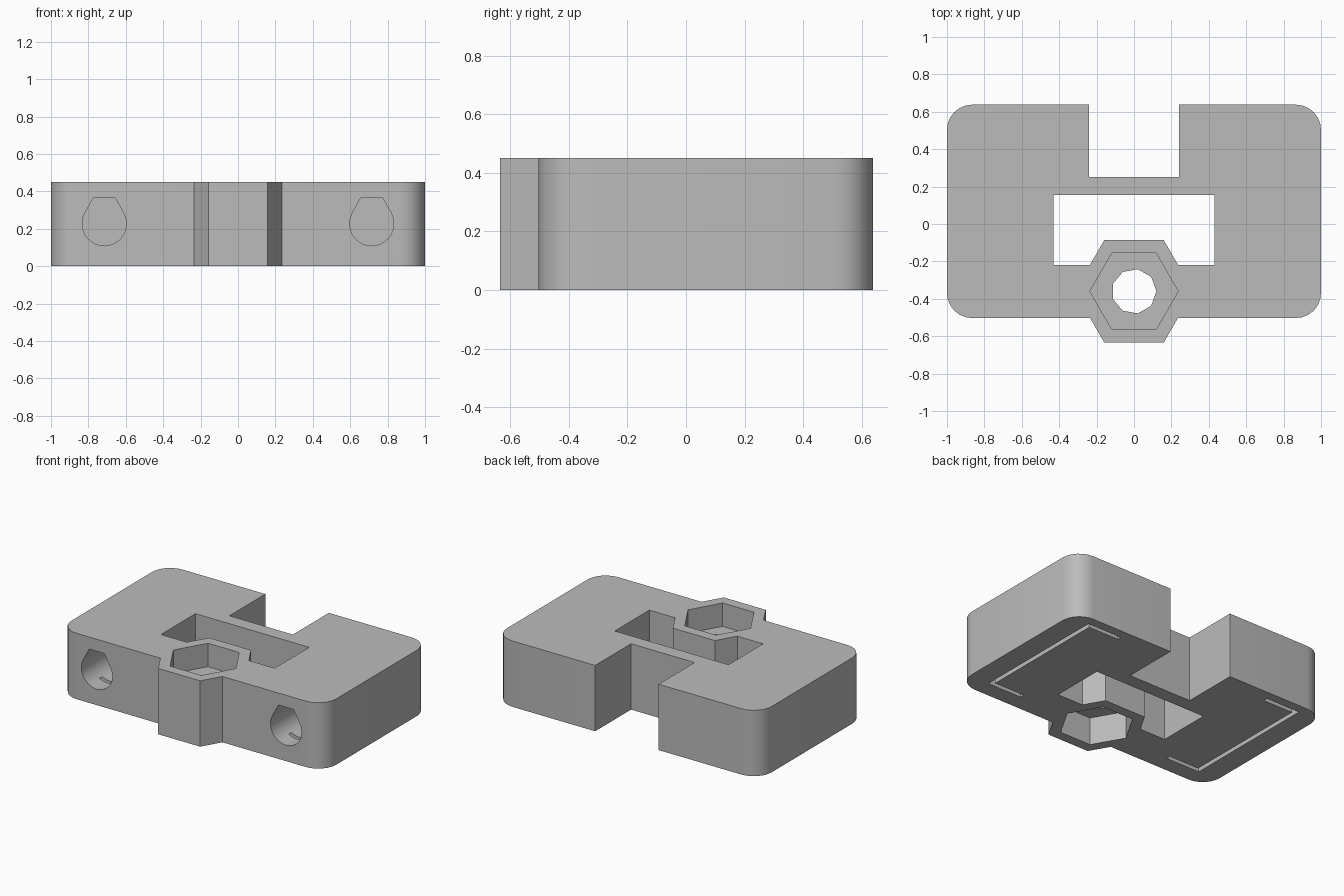
import bpy, bmesh
from math import sin, cos, pi, radians

if "Cube" in bpy.data.objects:
    bpy.data.objects.remove(bpy.data.objects["Cube"])

GREY = bpy.data.materials.new("plain grey")
GREY.diffuse_color = (0.5, 0.5, 0.5, 1)
GREY.use_nodes = True
GREY.node_tree.nodes["Principled BSDF"].inputs["Base Color"].default_value = GREY.diffuse_color
HEIGHT = 0.45


def prism(name, pts, lo, hi, axis="Z"):
    """Extrude a 2D outline along Z (points are x, y) or along Y (points are x, z)."""
    bm = bmesh.new()
    place = (lambda p, h: (p[0], p[1], h)) if axis == "Z" else (lambda p, h: (p[0], h, p[1]))
    base = bm.faces.new([bm.verts.new(place(p, lo)) for p in pts])
    ext = bmesh.ops.extrude_face_region(bm, geom=[base])
    move = (0, 0, hi - lo) if axis == "Z" else (0, hi - lo, 0)
    bmesh.ops.translate(bm, vec=move,
                        verts=[v for v in ext["geom"] if isinstance(v, bmesh.types.BMVert)])
    bmesh.ops.recalc_face_normals(bm, faces=bm.faces)
    mesh = bpy.data.meshes.new(name)
    bm.to_mesh(mesh)
    bm.free()
    mesh.materials.append(GREY)
    ob = bpy.data.objects.new(name, mesh)
    bpy.context.collection.objects.link(ob)
    return ob


def arc(cx, cy, r, a0, a1, n):
    return [(cx + r * cos(radians(a0 + (a1 - a0) * i / n)),
             cy + r * sin(radians(a0 + (a1 - a0) * i / n))) for i in range(n + 1)]


def ring(cx, cy, r, n):
    return arc(cx, cy, r, 0, 360, n)[:-1]


def combine(target, tool, operation):
    mod = target.modifiers.new("bool", "BOOLEAN")
    mod.object, mod.operation, mod.solver = tool, operation, "EXACT"
    bpy.context.view_layer.objects.active = target
    bpy.ops.object.modifier_apply(modifier=mod.name)
    bpy.data.objects.remove(tool)


# Rounded block with the rear notch
X, Y0, Y1, R = 1.0, -0.503, 0.638, 0.135
outline = (arc(-X + R, Y0 + R, R, 180, 270, 6) + arc(X - R, Y0 + R, R, 270, 360, 6)
           + arc(X - R, Y1 - R, R, 0, 90, 6)
           + [(0.24, Y1), (0.24, 0.25), (-0.24, 0.25), (-0.24, Y1)]
           + arc(-X + R, Y1 - R, R, 90, 180, 6))
block = prism("clamp_block", outline, 0, HEIGHT)

# Rectangular window
window = [(-0.43, -0.218), (0.43, -0.218), (0.43, 0.155), (-0.43, 0.155)]
combine(block, prism("window", window, -0.1, 0.6), "DIFFERENCE")

# Hexagonal boss with a nut pocket above and below and a bore between them
BY = -0.36
combine(block, prism("boss", ring(0, BY, 0.317, 6), 0, HEIGHT), "UNION")
combine(block, prism("top_pocket", ring(0, BY, 0.236, 6), 0.29, 0.6), "DIFFERENCE")
combine(block, prism("bottom_pocket", ring(0, BY, 0.236, 6), -0.1, 0.19), "DIFFERENCE")
combine(block, prism("bore", ring(0, BY, 0.12, 9), 0.1, 0.4), "DIFFERENCE")

# Teardrop rod holes and C-shaped slits underneath, on both sides
W = 0.03
for s in (-1, 1):
    cx = 0.715 * s
    tear = arc(cx, 0.227, 0.118, 150, 390, 20) + [(cx + 0.057, 0.368), (cx - 0.057, 0.368)]
    combine(block, prism("rod_hole", tear, -0.7, 0.5, "Y"), "DIFFERENCE")
    a, b, lo, hi = 0.59, 0.85, -0.39, 0.575
    slit = [(a, lo), (b, lo), (b, hi), (a, hi), (a, hi - W),
            (b - W, hi - W), (b - W, lo + W), (a, lo + W)]
    combine(block, prism("slit", [(s * x, y) for x, y in slit], -0.1, 0.125), "DIFFERENCE")

# Smooth the round corners and holes, keep the edges sharp
bpy.ops.object.select_all(action="DESELECT")
block.select_set(True)
bpy.context.view_layer.objects.active = block
bpy.ops.object.shade_smooth_by_angle(angle=radians(28))
